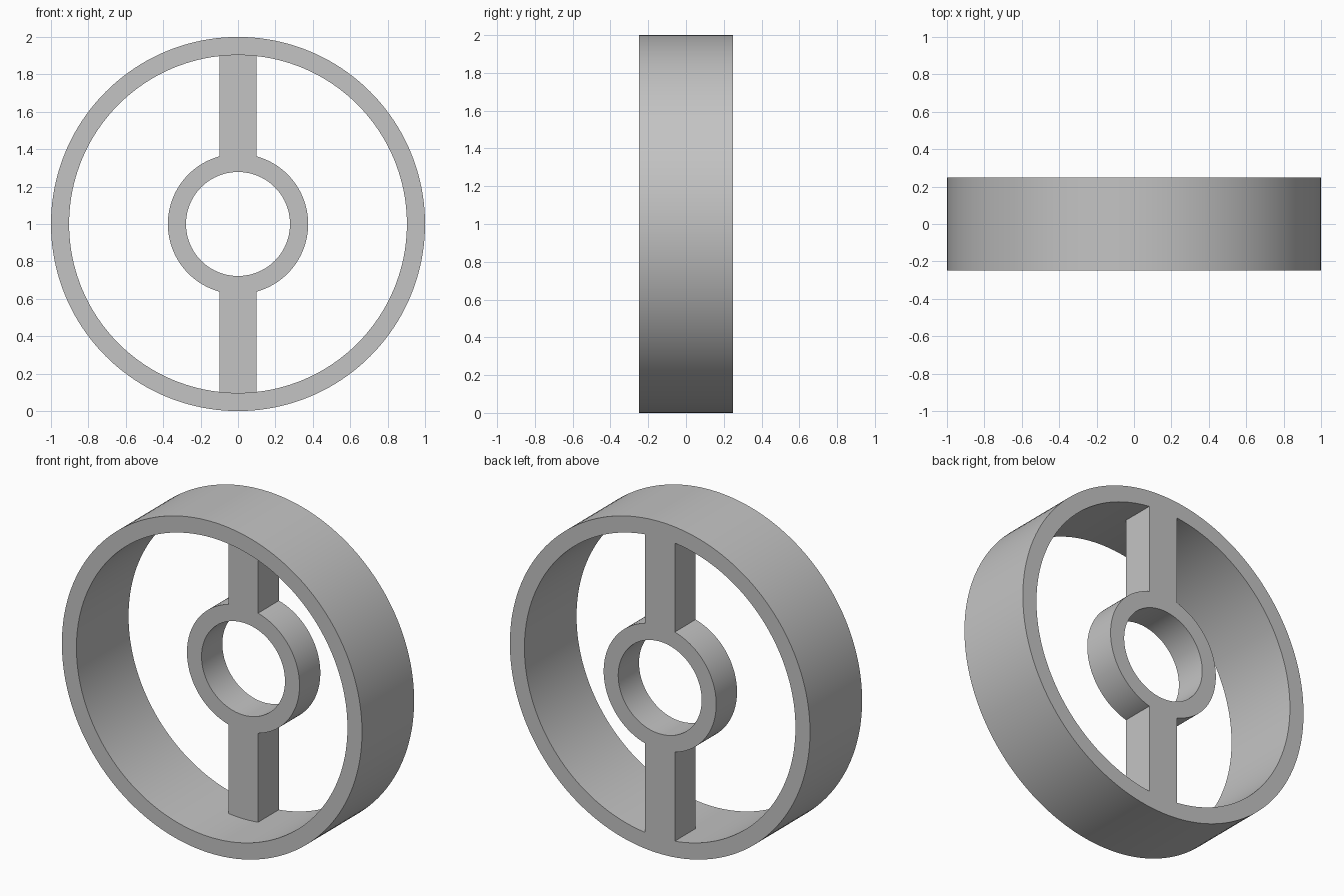
import bpy, bmesh, math

cube = bpy.data.objects.get("Cube")
if cube:
    bpy.data.objects.remove(cube, do_unlink=True)

SEGMENTS = 160
CENTRE_Z = 1.0
RIM_OUT, RIM_IN = 1.0, 0.903
HUB_OUT, HUB_IN = 0.375, 0.278
HALF_DEPTH = 0.248
INNER_FRONT = 0.05          # hub and spokes are recessed, flush at the back
SPOKE_HALF = 0.099

grey = bpy.data.materials.new("plain grey")
grey.use_nodes = True
colour = (0.55, 0.55, 0.55, 1)
grey.diffuse_color = colour
grey.node_tree.nodes["Principled BSDF"].inputs["Base Color"].default_value = colour


def finish(name, bm):
    bmesh.ops.recalc_face_normals(bm, faces=bm.faces)
    mesh = bpy.data.meshes.new(name)
    bm.to_mesh(mesh)
    bm.free()
    mesh.materials.append(grey)
    obj = bpy.data.objects.new(name, mesh)
    bpy.context.collection.objects.link(obj)
    bpy.ops.object.select_all(action='DESELECT')
    obj.select_set(True)
    bpy.context.view_layer.objects.active = obj
    bpy.ops.object.shade_smooth_by_angle(angle=math.radians(30))


def polar(radius, angle):
    return radius * math.cos(angle), CENTRE_Z + radius * math.sin(angle)


def ring(name, outer, inner, front, back):
    # rectangular section swept round the y axis
    bm = bmesh.new()
    section = [(outer, front), (outer, back), (inner, back), (inner, front)]
    loops = []
    for i in range(SEGMENTS):
        loop = []
        for radius, y in section:
            x, z = polar(radius, math.tau * i / SEGMENTS)
            loop.append(bm.verts.new((x, y, z)))
        loops.append(loop)
    for i, a in enumerate(loops):
        b = loops[(i + 1) % SEGMENTS]
        for j in range(4):
            k = (j + 1) % 4
            bm.faces.new((a[j], a[k], b[k], b[j]))
    finish(name, bm)


def spoke(name, middle):
    # bar whose curved ends follow the hub and the rim
    bm = bmesh.new()
    steps = 12
    outline = []
    for radius, sign in ((HUB_OUT - 0.001, 1), (RIM_IN + 0.001, -1)):
        spread = math.asin(SPOKE_HALF / radius)
        for i in range(steps + 1):
            t = sign * (1 - 2 * i / steps)
            outline.append(polar(radius, middle + spread * t))
    face = bm.faces.new([bm.verts.new((x, INNER_FRONT, z)) for x, z in outline])
    extruded = bmesh.ops.extrude_face_region(bm, geom=[face], use_keep_orig=True)
    moved = [v for v in extruded["geom"] if isinstance(v, bmesh.types.BMVert)]
    bmesh.ops.translate(bm, verts=moved, vec=(0, HALF_DEPTH - INNER_FRONT, 0))
    finish(name, bm)


ring("outer_rim", RIM_OUT, RIM_IN, -HALF_DEPTH, HALF_DEPTH)
ring("hub_ring", HUB_OUT, HUB_IN, INNER_FRONT, HALF_DEPTH)
spoke("upper_spoke", math.pi / 2)
spoke("lower_spoke", -math.pi / 2)
